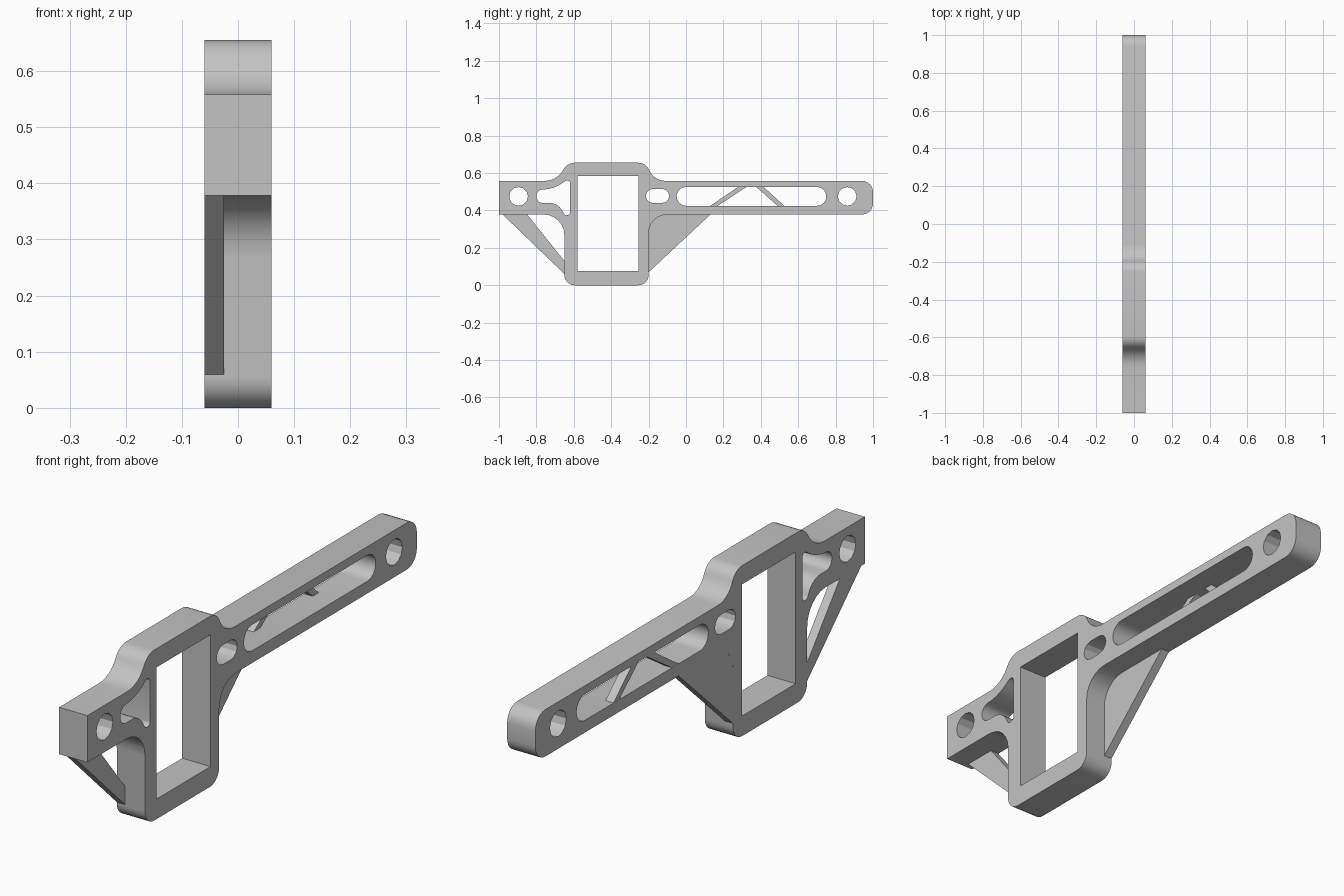
import bpy
import bmesh
import math
from mathutils import Vector, Matrix
from mathutils.geometry import interpolate_bezier

cube = bpy.data.objects.get("Cube")
if cube:
    bpy.data.objects.remove(cube, do_unlink=True)

HALF = 0.06          # half thickness of the bracket
WEB_INNER = -0.025   # inner side of the thin webs

grey = bpy.data.materials.new("plain grey")
grey.use_nodes = True
grey.diffuse_color = (0.55, 0.55, 0.55, 1)
grey.node_tree.nodes["Principled BSDF"].inputs["Base Color"].default_value = grey.diffuse_color


def rounded(corners, steps=6):
    """Polygon of (y, z, tangent length) corners with each corner rounded."""
    pts = []
    for i, (y, z, d) in enumerate(corners):
        c = Vector((y, z))
        if d == 0:
            pts.append(c)
            continue
        a = (Vector(corners[i - 1][:2]) - c).normalized()
        b = (Vector(corners[(i + 1) % len(corners)][:2]) - c).normalized()
        turn = math.pi - a.angle(b)
        k = d * (1 - 4 / 3 * math.tan(turn / 4) / math.tan(turn / 2))
        pts += [p.to_2d() for p in interpolate_bezier(
            c + a * d, c + a * k, c + b * k, c + b * d, steps + 1)]
    # drop points that coincide, as on full half-round ends
    return [p for i, p in enumerate(pts) if (p - pts[i - 1]).length > 1e-4]


def slot(y0, y1, z0, z1, r=0, steps=6):
    return rounded([(y0, z0, r), (y1, z0, r), (y1, z1, r), (y0, z1, r)], steps)


def plate(name, loops, x0, x1):
    """Extrude side-on loops (outline, then holes) from x0 to x1."""
    curve = bpy.data.curves.new(name, "CURVE")
    curve.dimensions = "2D"
    curve.fill_mode = "BOTH"
    curve.extrude = (x1 - x0) / 2
    for loop in loops:
        spline = curve.splines.new("POLY")
        spline.points.add(len(loop) - 1)
        for point, p in zip(spline.points, loop):
            point.co = (p[0], p[1], 0, 1)
        spline.use_cyclic_u = True
    temp = bpy.data.objects.new(name + " outline", curve)
    bpy.context.collection.objects.link(temp)
    graph = bpy.context.evaluated_depsgraph_get()
    mesh = bpy.data.meshes.new_from_object(temp.evaluated_get(graph))
    bpy.data.objects.remove(temp, do_unlink=True)
    bpy.data.curves.remove(curve)

    bm = bmesh.new()
    bm.from_mesh(mesh)
    bmesh.ops.remove_doubles(bm, verts=bm.verts, dist=1e-5)
    side_on = Matrix(((0, 0, 1, (x0 + x1) / 2), (1, 0, 0, 0), (0, 1, 0, 0), (0, 0, 0, 1)))
    bm.transform(side_on)
    bmesh.ops.recalc_face_normals(bm, faces=bm.faces)
    bm.to_mesh(mesh)
    bm.free()
    mesh.name = name
    mesh.materials.clear()
    mesh.materials.append(grey)
    obj = bpy.data.objects.new(name, mesh)
    bpy.context.collection.objects.link(obj)
    bpy.ops.object.select_all(action="DESELECT")
    obj.select_set(True)
    bpy.context.view_layer.objects.active = obj
    bpy.ops.object.shade_smooth_by_angle(angle=math.radians(25))
    return obj


# Arm and box frame in one outline
LOW, HIGH = 0.378, 0.558
outline = rounded([
    (-1, LOW, 0), (-1, HIGH, 0),
    (-0.69, HIGH, 0.065), (-0.635, 0.655, 0.04),
    (-0.215, 0.655, 0.04), (-0.17, HIGH, 0.06),
    (1, HIGH, 0.06), (1, LOW, 0.06),
    (-0.20, LOW, 0.10), (-0.20, 0, 0.055),
    (-0.65, 0, 0.055), (-0.65, LOW, 0.11),
])

# Openings through the bracket
window = slot(-0.58, -0.253, 0.077, 0.583)
front_hole = slot(-0.945, -0.845, 0.425, 0.525, 0.05, 3)
back_hole = slot(0.812, 0.912, 0.425, 0.525, 0.05, 3)
small_slot = slot(-0.215, -0.09, 0.44, 0.515, 0.0375, 3)
long_slot = slot(-0.05, 0.75, 0.425, 0.525, 0.05)
pocket = rounded([
    (-0.80, 0.512, 0.035), (-0.71, 0.512, 0.06), (-0.62, 0.575, 0.03),
    (-0.62, 0.375, 0.015), (-0.65, 0.375, 0.01),
    (-0.68, 0.44, 0.05), (-0.80, 0.44, 0.035),
])
plate("bracket_body",
      [outline, window, front_hole, back_hole, small_slot, long_slot, pocket],
      -HALF, HALF)

# Thin webs on one side: strut, gusset and slot braces
webs = {
    "front_strut": [(-0.98, LOW), (-0.97, 0.385), (-0.855, 0.385),
                    (-0.65, 0.13), (-0.64, 0.12), (-0.64, 0.05)],
    "back_gusset": [(0.13, LOW), (0.12, 0.385), (-0.21, 0.385), (-0.21, 0.06)],
    "slot_brace_front": [(0.123, 0.42), (0.163, 0.42), (0.33, 0.53), (0.285, 0.53)],
    "slot_brace_back": [(0.53, 0.42), (0.495, 0.42), (0.37, 0.53), (0.41, 0.53)],
}
for name, loop in webs.items():
    plate(name, [loop], -HALF + 0.0005, WEB_INNER)
